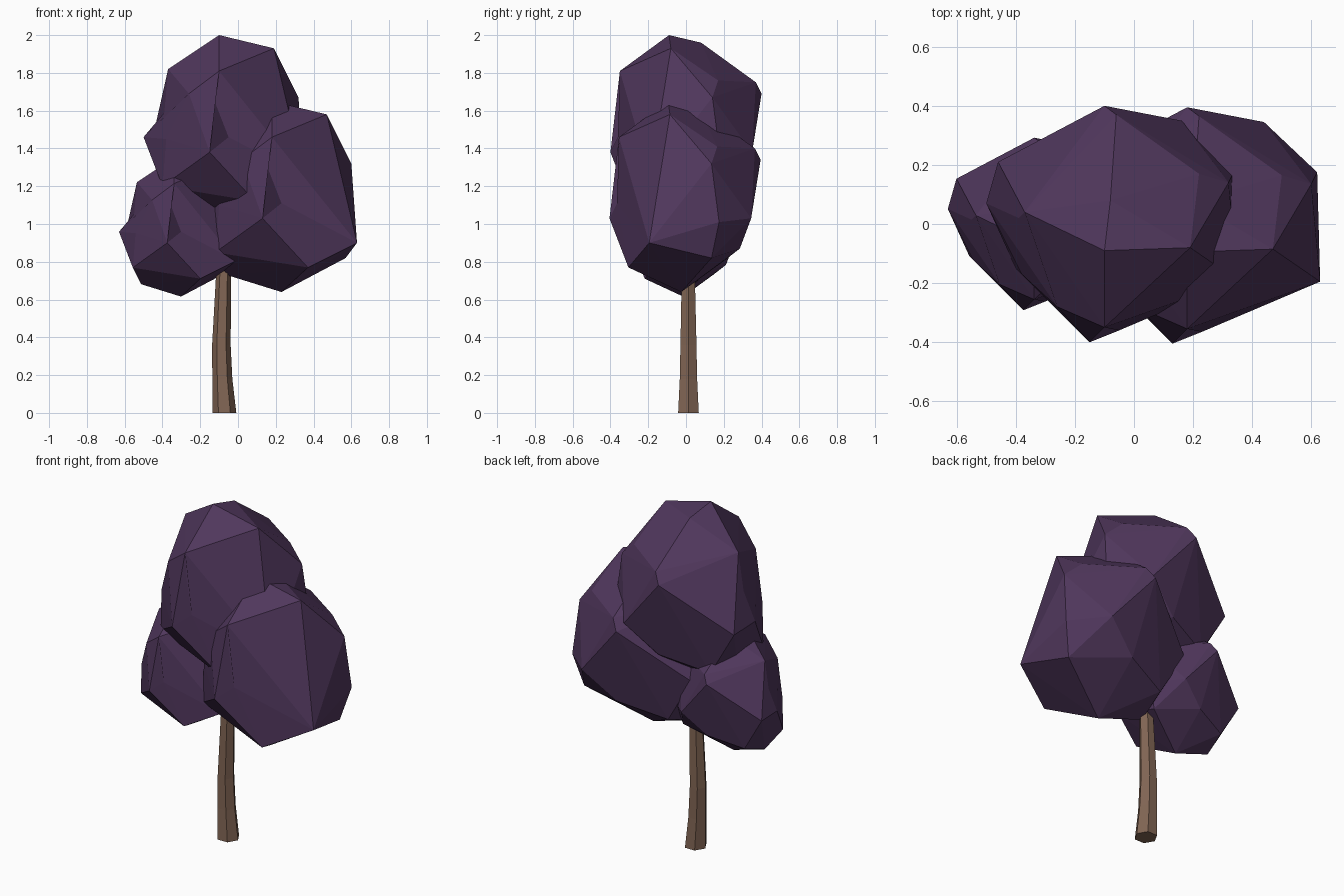
import bpy, bmesh, math
from mathutils import Vector

if "Cube" in bpy.data.objects:
    bpy.data.objects.remove(bpy.data.objects["Cube"])


def material(name, rgb):
    m = bpy.data.materials.new(name)
    m.diffuse_color = (*rgb, 1)
    m.use_nodes = True
    m.node_tree.nodes["Principled BSDF"].inputs["Base Color"].default_value = m.diffuse_color
    return m


def add_object(name, bm, mat):
    bmesh.ops.recalc_face_normals(bm, faces=bm.faces)
    me = bpy.data.meshes.new(name)
    bm.to_mesh(me)
    bm.free()
    me.materials.append(mat)
    ob = bpy.data.objects.new(name, me)
    bpy.context.collection.objects.link(ob)
    return ob


leaf = material("leaf", (0.08, 0.038, 0.108))
bark = material("bark", (0.22, 0.13, 0.088))

# One faceted leaf clump, given by its corner points
CORNERS = [
    # crown
    (-.10, -.09, 2.0), (-.08, .08, 1.96), (.19, -.08, 1.93), (-.37, .04, 1.82),
    (-.10, -.35, 1.81), (-.06, .37, 1.75), (.22, .17, 1.76),
    # middle
    (.32, .14, 1.67), (-.10, .40, 1.69), (-.26, -.28, 1.69), (-.50, .07, 1.46),
    (-.46, .21, 1.42), (-.05, -.36, 1.46), (-.15, -.40, 1.38), (.19, -.24, 1.45),
    (.16, .35, 1.38), (.34, .18, 1.36), (-.38, -.17, 1.45),
    # underside
    (.35, -.19, 1.25), (.29, .14, 1.17), (-.40, -.15, 1.2), (-.34, .0, 1.08),
    (.09, -.30, 1.12), (-.05, -.02, .99), (-.03, .29, 1.22), (-.30, .2, 1.15),
]
# Dents: the nearest edge is split and pulled in to these points
DENTS = [(-.39, .02, 1.59), (-.12, -.31, 1.64)]


def middle(edge):
    return (edge.verts[0].co + edge.verts[1].co) / 2


def clump(name, scale, offset):
    bm = bmesh.new()
    for c in CORNERS:
        bm.verts.new(c)
    bmesh.ops.convex_hull(bm, input=bm.verts[:])
    loose = [v for v in bm.verts if not v.link_faces]
    bmesh.ops.delete(bm, geom=loose, context='VERTS')
    for d in map(Vector, DENTS):
        edge = min(bm.edges, key=lambda e: (middle(e) - d).length)
        mid = middle(edge)
        bmesh.ops.subdivide_edges(bm, edges=[edge], cuts=1)
        min(bm.verts, key=lambda v: (v.co - mid).length).co = d
    for v in bm.verts:
        v.co = v.co * scale + Vector(offset)
    return add_object(name, bm, leaf)


clump("top_foliage", 1.0, (0, 0, 0))
clump("right_foliage", 1.0, (.28, -.005, -.35))
clump("left_foliage", .73, (-.265, 0, -.107))

# Six-sided, slightly bent trunk: centre x, centre y, z, radius
RINGS = [(-.072, .013, 0, .063), (-.083, .013, .18, .053),
         (-.088, .013, .36, .049), (-.075, .012, .77, .039), (-.07, .01, 1.0, .033)]
bm = bmesh.new()
loops = [[bm.verts.new((x + r * math.cos(i * math.pi / 3), y + r * math.sin(i * math.pi / 3), z))
          for i in range(6)] for x, y, z, r in RINGS]
for a, b in zip(loops, loops[1:]):
    for i in range(6):
        j = (i + 1) % 6
        bm.faces.new((a[i], a[j], b[j], b[i]))
bm.faces.new(loops[0][::-1])
bm.faces.new(loops[-1])
add_object("trunk", bm, bark)
